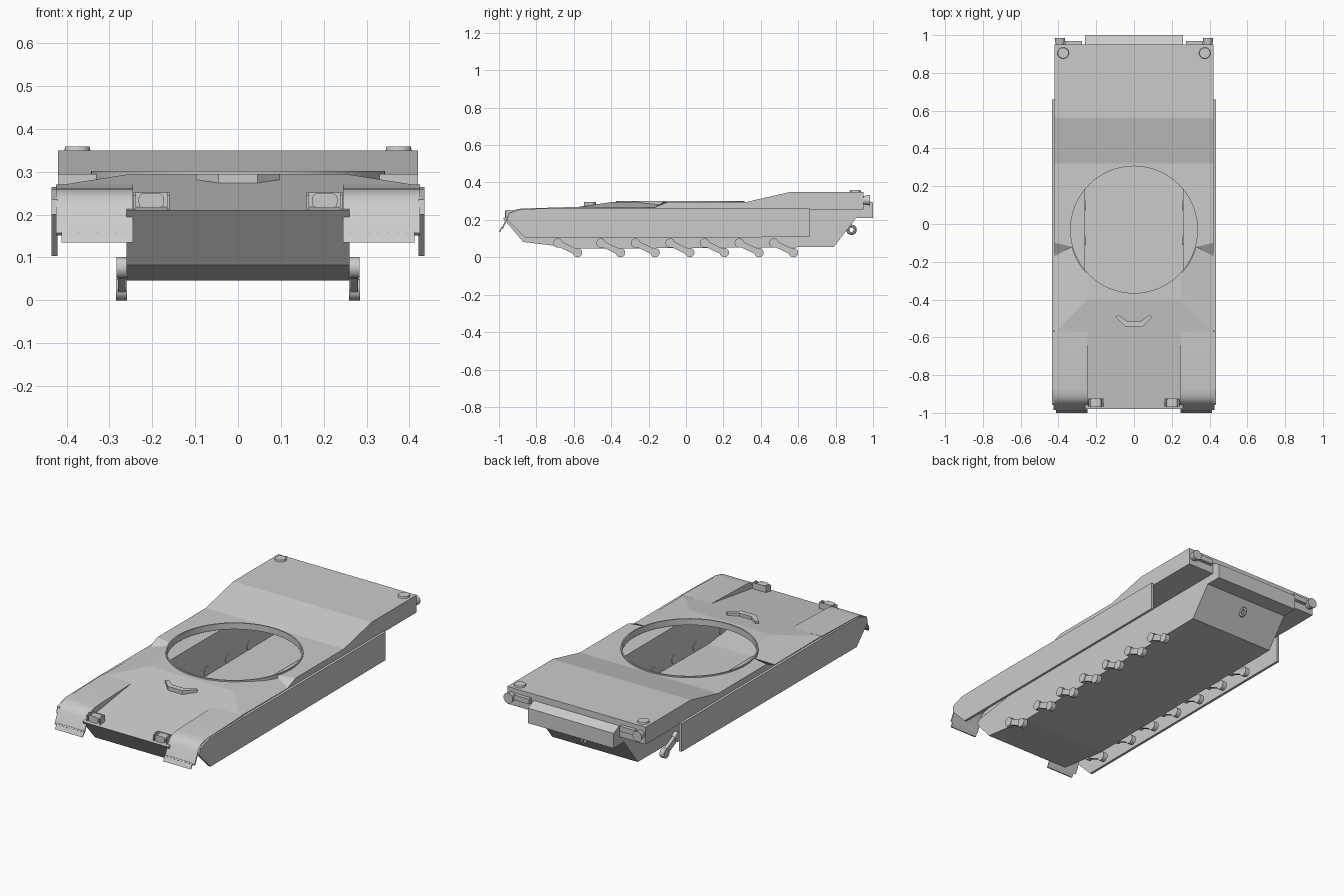
import bpy, bmesh, math
from mathutils import Vector, Matrix

if "Cube" in bpy.data.objects:
    bpy.data.objects.remove(bpy.data.objects["Cube"])


def finish(name, bm, mirror=False, smooth=False):
    bmesh.ops.remove_doubles(bm, verts=bm.verts, dist=1e-4)
    bmesh.ops.recalc_face_normals(bm, faces=bm.faces)
    me = bpy.data.meshes.new(name)
    bm.to_mesh(me)
    bm.free()
    ob = bpy.data.objects.new(name, me)
    bpy.context.collection.objects.link(ob)
    if mirror:
        ob.modifiers.new("mirror", "MIRROR").use_axis[0] = True
    if smooth:
        bpy.ops.object.select_all(action="DESELECT")
        bpy.context.view_layer.objects.active = ob
        ob.select_set(True)
        bpy.ops.object.shade_smooth_by_angle(angle=math.radians(35))
    return ob


def add_polys(bm, polys):
    for p in polys:
        bm.faces.new([bm.verts.new(v) for v in p])


def add_prism(bm, prof, x0, x1):
    """Closed (y, z) profile extruded along x."""
    a = [bm.verts.new((x0, y, z)) for y, z in prof]
    b = [bm.verts.new((x1, y, z)) for y, z in prof]
    n = len(prof)
    bm.faces.new(a)
    bm.faces.new(b[::-1])
    for i in range(n):
        bm.faces.new((a[i], a[(i + 1) % n], b[(i + 1) % n], b[i]))


def add_cyl(bm, c, r, h, axis, seg=20, r2=None):
    rot = {"x": Matrix.Rotation(math.pi / 2, 4, "Y"),
           "y": Matrix.Rotation(-math.pi / 2, 4, "X"),
           "z": Matrix.Identity(4)}[axis]
    bmesh.ops.create_cone(bm, cap_ends=True, segments=seg, radius1=r,
                          radius2=r if r2 is None else r2, depth=h,
                          matrix=Matrix.Translation(c) @ rot)


def add_box(bm, x0, x1, y0, y1, z0, z1):
    add_prism(bm, [(y0, z0), (y1, z0), (y1, z1), (y0, z1)], x0, x1)


# Upper hull with an open turret hole
W, R, CY, TOP = 0.42, 0.34, -0.03, 0.295
A_Q, A_P = 0.826, 1.30


def shoulder_z(x):
    return TOP - max(0, x - 0.25) * 0.175


def arc(a0, a1, n, low=False):
    out = []
    for i in range(n + 1):
        a = a0 + (a1 - a0) * i / n
        x = R * math.sin(a)
        out.append((x, CY - R * math.cos(a), shoulder_z(x) if low else TOP))
    return out


rear_arc, mid_arc, front_arc = arc(A_P, math.pi, 18), arc(A_Q, A_P, 5, True), arc(0, A_Q, 8)
A0, A1 = (0, .95, .35), (W, .95, .35)
B0, B1 = (0, .56, .35), (W, .56, .35)
C0, C1 = (0, .32, TOP), (W, .32, TOP)
D0, D1 = (0, -.40, TOP), (.25, -.40, TOP)
E, F, G = (W, -.10, TOP), (W, -.17, .266), (W, -.58, .268)
bm = bmesh.new()
add_polys(bm, [
    [A0, B0, B1, A1], [B0, C0, C1, B1],
    [C0] + rear_arc[::-1] + [E, C1],
    [D0, D1] + front_arc[::-1],
    [D1, G, F] + mid_arc[::-1],
    [rear_arc[0], mid_arc[-1], F, E],
    [D0, (0, -.98, .21), (.26, -.98, .21), (.26, -.60, .266), G, D1],
    [A1, B1, C1, E, F, G, (W, -.60, .255), (W, .95, .255)],
    [(.26, .95, .255), (W, .95, .255), (W, -.60, .255), (.26, -.60, .255)],
    [A0, A1, (W, .95, .255), (0, .95, .255)],
])
finish("upper_hull", bm, mirror=True)

# Turret ring lip
bm = bmesh.new()
N = 64
for i in range(N):
    t = [2 * math.pi * k / N for k in (i, i + 1)]
    q = [(r, z) for r, z in ((.343, .268), (.343, .302), (.336, .302), (.336, .268))]
    for (r0, z0), (r1, z1) in zip(q, q[1:] + q[:1]):
        add_polys(bm, [[(r0 * math.cos(t[0]), CY + r0 * math.sin(t[0]), z0),
                        (r0 * math.cos(t[1]), CY + r0 * math.sin(t[1]), z0),
                        (r1 * math.cos(t[1]), CY + r1 * math.sin(t[1]), z1),
                        (r1 * math.cos(t[0]), CY + r1 * math.sin(t[0]), z1)]])
finish("turret_ring", bm, smooth=True)

# Lower tub, open at the top
prof = [(-.66, .257), (-.98, .21), (-.87, .082), (-.57, .046), (.79, .055), (.91, .21), (.95, .255)]
bm = bmesh.new()
add_polys(bm, [[(.26, y, z) for y, z in prof]])
for (y0, z0), (y1, z1) in zip(prof[1:], prof[2:]):
    add_polys(bm, [[(0, y0, z0), (.26, y0, z0), (.26, y1, z1), (0, y1, z1)]])
finish("lower_tub", bm, mirror=True)

# Side skirts
bm = bmesh.new()
add_prism(bm, [(.66, .262), (.66, .108), (-.86, .103), (-.955, .20), (-.95, .235), (-.88, .258), (-.58, .264)], .421, .435)
finish("side_skirt", bm, mirror=True)

# Front fenders: curved sheet and inner wall
top = [(-.57, .270), (-.87, .261), (-.90, .258), (-.925, .250), (-.943, .237), (-.955, .220), (-.985, .157)]
bm = bmesh.new()
add_prism(bm, top + [(y + .006, z - .006) for y, z in top[::-1]], .245, .425)
add_prism(bm, top[:6] + [(-.955, .212), (-.60, .262)], .246, .254)
finish("front_fender", bm, mirror=True, smooth=True)

# Mud flaps with a row of bolts
bm = bmesh.new()
add_prism(bm, [(-.978, .162), (-.985, .164), (-1.0, .135), (-.994, .135)], .245, .412)
for i in range(7):
    x = .262 + i * .022
    add_box(bm, x - .002, x + .002, -.990, -.982, .156, .160)
finish("mud_flap", bm, mirror=True)

# Headlamps in guards
bm = bmesh.new()
pts = []
for cx, cz, a0 in ((.219, .237, 0), (.186, .237, 90), (.186, .228, 180), (.219, .228, 270)):
    for k in range(4):
        a = math.radians(a0 + k * 30)
        pts.append((cx + .013 * math.cos(a), cz + .013 * math.sin(a)))
f0 = [bm.verts.new((x, -.968, z)) for x, z in pts]
f1 = [bm.verts.new((x, -.930, z)) for x, z in pts]
bm.faces.new(f0)
bm.faces.new(f1[::-1])
for i in range(len(pts)):
    j = (i + 1) % len(pts)
    bm.faces.new((f0[i], f0[j], f1[j], f1[i]))
finish("headlamp", bm, mirror=True, smooth=True)
bm = bmesh.new()
for x in (.160, .238):
    add_prism(bm, [(-.965, .212), (-.925, .215), (-.925, .250), (-.95, .253), (-.965, .245)], x, x + .006)
add_box(bm, .160, .244, -.930, -.924, .215, .252)
finish("headlamp_guard", bm, mirror=True)

# Driver periscope housing: a chevron block on the glacis
bm = bmesh.new()
plan = [(-.045, -.545), (.045, -.545), (.098, -.492), (.085, -.480), (.036, -.515),
        (-.036, -.515), (-.085, -.480), (-.098, -.492)]
lo = [bm.verts.new((x, y, .268)) for x, y in plan]
hi = [bm.verts.new((x, y, .295)) for x, y in plan]
bm.faces.new(lo[::-1])
bm.faces.new(hi)
for i in range(8):
    j = (i + 1) % 8
    bm.faces.new((lo[i], lo[j], hi[j], hi[i]))
finish("periscope_housing", bm)

# Suspension arms: pivot hub, link and axle hub
bm = bmesh.new()
for y in (-.685, -.455, -.27, -.085, .10, .285, .47):
    p, q = Vector((y, .076)), Vector((y + .105, .025))
    add_cyl(bm, (.270, p.x, p.y), .025, .026, "x")
    add_cyl(bm, (.272, q.x, q.y), .025, .026, "x")
    d = (q - p).normalized()
    n = Vector((-d.y, d.x)) * .016
    add_prism(bm, [tuple(p + n), tuple(q + n), tuple(q - n), tuple(p - n)], .262, .280)
finish("suspension_arm", bm, mirror=True, smooth=True)

# Rear engine grille box
bm = bmesh.new()
add_prism(bm, [(.905, .21), (1.0, .21), (1.0, .292), (.95, .315), (.93, .30)], -.26, .26)
finish("rear_box", bm)

# Tail lamps, brackets and deck filler caps
bm = bmesh.new()
add_cyl(bm, (.392, .964, .305), .022, .040, "y", r2=.028)
add_box(bm, .275, .365, .949, .970, .297, .325)
finish("tail_lamp", bm, mirror=True, smooth=True)
bm = bmesh.new()
add_cyl(bm, (.375, .905, .353), .031, .012, "z", seg=24, r2=.028)
finish("filler_cap", bm, mirror=True, smooth=True)

# Tow eye on the rear plate
bpy.ops.mesh.primitive_torus_add(major_radius=.020, minor_radius=.008, major_segments=20,
                                 minor_segments=8, location=(0, .885, .147),
                                 rotation=(0, math.pi / 2, 0))
bpy.context.object.name = "tow_eye"
bpy.ops.object.shade_smooth_by_angle()
